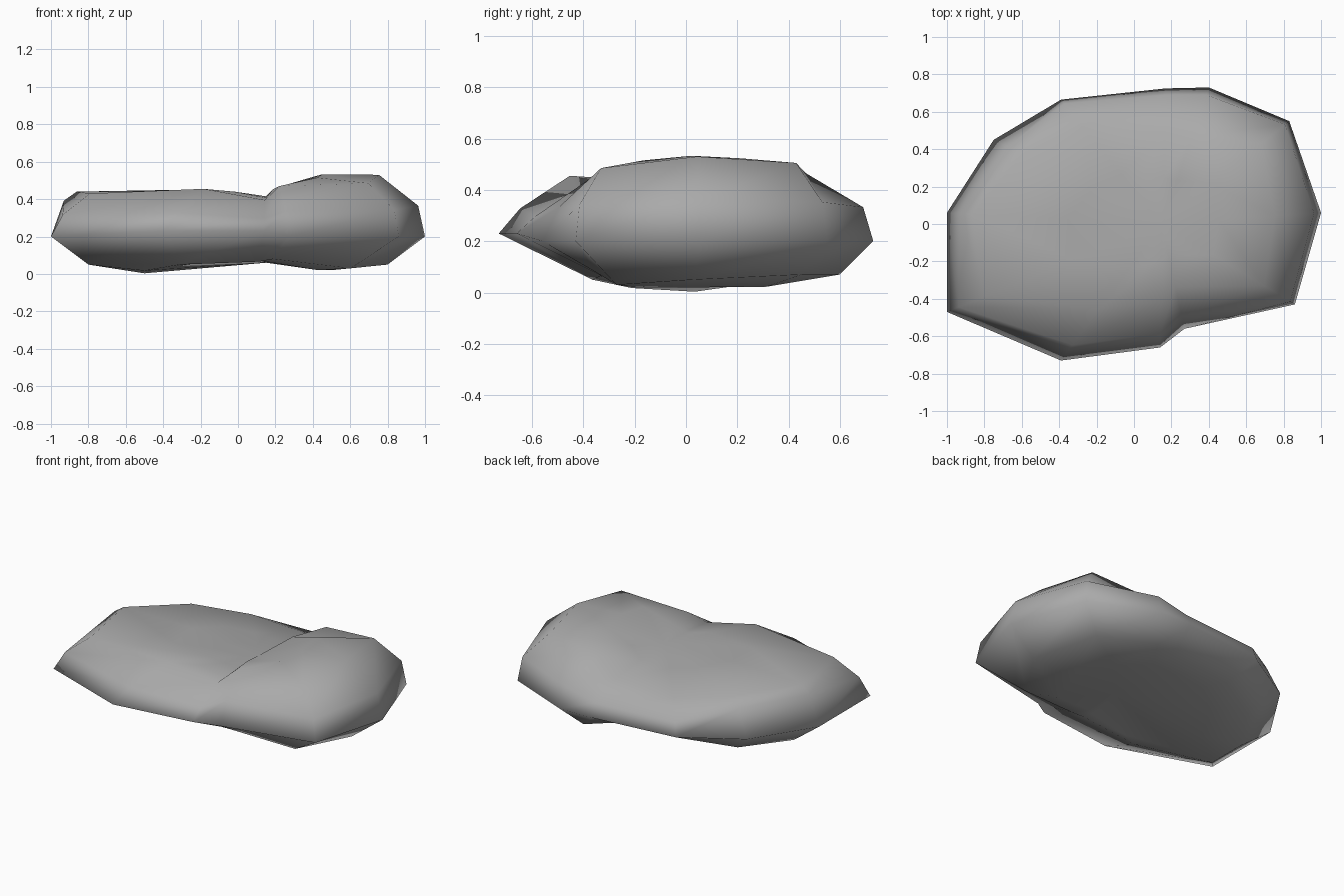
import bpy
import bmesh

cube = bpy.data.objects.get("Cube")
if cube:
    bpy.data.objects.remove(cube)

# Outline stations: x, y, shoulder scale, shoulder height
STATIONS = [
    (-1.0, .06, .88, .44), (-1.0, -.47, .82, .43), (-.39, -.73, .62, .455),
    (.14, -.66, .63, .395), (.27, -.56, .6, .47), (.86, -.43, .77, .485),
    (1.0, .06, .71, .53), (.83, .55, .78, .505), (.4, .73, .64, .465),
    (.17, .725, .68, .37), (-.39, .665, .79, .37), (-.75, .45, .83, .41),
]
PIVOT = .15
MID = .2


def mix(a, b, t):
    return a + (b - a) * t


def top_height(x):
    """Low plateau, shallow valley, then the raised hump."""
    if x < .15:
        return mix(.415, .455, min(1, (.15 - x) / .45))
    return mix(.415, .535, min(1, (x - .15) / .17))


def under_height(x):
    """Underside arches up beneath the valley."""
    if x > PIVOT:
        return max(.02, .07 - (x - PIVOT) * .18)
    return max(0, .07 - (PIVOT - x) * .107)


def edge(x, y, k, z):
    """Widest line around the stone."""
    return x, y, MID + (.03 if y < -.6 else 0)


def shoulder(x, y, k, z):
    return mix(PIVOT, x, k), y * k, z


def rim(x, y, k, z):
    """Band between the widest line and the shoulder."""
    sx, sy, sz = shoulder(x, y, k, z)
    if x < -.7 and y > 0:
        t, rise = .5, .8
    else:
        t, rise = (.3 if y < -.45 else .15), .5
    return mix(x, sx, t), mix(y, sy, t), mix(MID, sz, rise)


def crown(x, y, k, z):
    sx, sy, sz = shoulder(x, y, k, z)
    cx = mix(PIVOT, sx, .5)
    return cx, sy * .5, mix(sz, top_height(cx), .6)


def belly_edge(x, y, k, z):
    """Lower corner: steep under the hump, shallow at the back."""
    if y > .4:
        if x > .3:
            return x * .8, y * .82, .07
        return x * .8, y * .72, .06 if x < -.5 else .1
    if y < -.4 and x > .2:
        return x * .7, y * .63, .08 if x < .5 else .03
    return x * .8, y * .5, max(.05, under_height(x * .8))


def belly(x, y, k, z):
    by = y * (.57 if y > 0 else .45)
    lift = abs(by) * .08 if x < PIVOT else 0
    return x * .5, by, under_height(x * .5) + lift


# Stack the rings from the underside to the crown
bm = bmesh.new()
rings = [[bm.verts.new(ring(*s)) for s in STATIONS]
         for ring in (belly, belly_edge, edge, rim, shoulder, crown)]
count = len(STATIONS)
for low, high in zip(rings, rings[1:]):
    for i in range(count):
        j = (i + 1) % count
        bm.faces.new((low[i], low[j], high[j], high[i]))

# Close both ends with fans
for ring, z in ((rings[0], .06), (rings[-1], top_height(PIVOT))):
    tip = bm.verts.new((PIVOT, 0, z))
    for i in range(count):
        bm.faces.new((ring[i], ring[(i + 1) % count], tip))
bmesh.ops.recalc_face_normals(bm, faces=bm.faces)
for face in bm.faces:
    face.smooth = True

mesh = bpy.data.meshes.new("stone")
bm.to_mesh(mesh)
bm.free()
stone = bpy.data.objects.new("stone", mesh)
bpy.context.collection.objects.link(stone)

# Plain grey stone
grey = bpy.data.materials.new("stone_grey")
grey.use_nodes = True
colour = (.4, .4, .4, 1)
grey.diffuse_color = colour
grey.node_tree.nodes["Principled BSDF"].inputs["Base Color"].default_value = colour
mesh.materials.append(grey)
